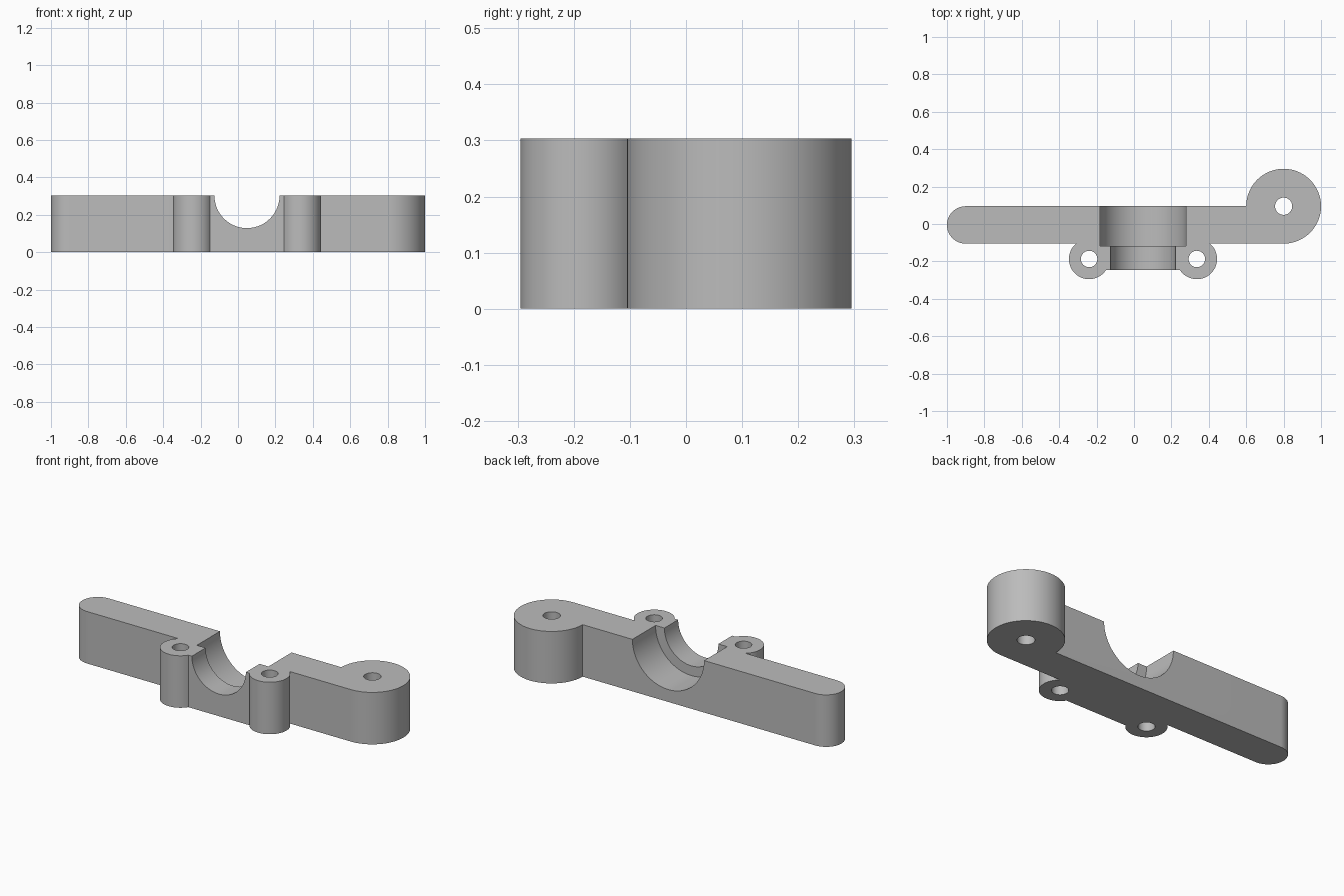
import bpy, bmesh
from math import sin, cos, asin, degrees, radians, pi
from mathutils import Matrix, Vector

if "Cube" in bpy.data.objects:
    bpy.data.objects.remove(bpy.data.objects["Cube"])

HEIGHT = 0.303
SEAT_X = 0.048          # middle of the bearing seat
BACK, FRONT = 0.095, -0.105
BLOCK_FRONT = -0.245
LUG_OFFSET, LUG_Y, LUG_R = 0.288, -0.187, 0.108
BOSS = (0.8, BACK)

grey = bpy.data.materials.new("grey")
grey.use_nodes = True
colour = (0.5, 0.5, 0.5, 1)
grey.diffuse_color = colour
grey.node_tree.nodes["Principled BSDF"].inputs["Base Color"].default_value = colour


def arc(centre, r, start, end, steps=40):
    """Points along an arc, angles in degrees."""
    angles = [radians(start + (end - start) * i / steps) for i in range(steps + 1)]
    return [(centre[0] + r * cos(a), centre[1] + r * sin(a)) for a in angles]


def finish(bm, name):
    bmesh.ops.recalc_face_normals(bm, faces=bm.faces)
    mesh = bpy.data.meshes.new(name)
    bm.to_mesh(mesh)
    bm.free()
    mesh.materials.append(grey)
    ob = bpy.data.objects.new(name, mesh)
    bpy.context.collection.objects.link(ob)
    return ob


def cylinder(name, centre, r, depth, along_y=False):
    bm = bmesh.new()
    matrix = Matrix.Translation(Vector(centre))
    if along_y:
        matrix = matrix @ Matrix.Rotation(pi / 2, 4, "X")
    bmesh.ops.create_cone(bm, cap_ends=True, segments=96, radius1=r, radius2=r,
                          depth=depth, matrix=matrix)
    ob = finish(bm, name)
    ob.hide_render = True
    return ob


# Outline of the arm: rounded end, two lugs around the block, large end boss
join = degrees(asin((FRONT - LUG_Y) / LUG_R))
dip = degrees(asin((LUG_Y - BLOCK_FRONT) / LUG_R))
outline = arc((-0.9, (BACK + FRONT) / 2), 0.1, 90, 270)
outline += arc((SEAT_X - LUG_OFFSET, LUG_Y), LUG_R, 180 - join, 360 - dip)
outline += arc((SEAT_X + LUG_OFFSET, LUG_Y), LUG_R, 180 + dip, 360 + join)
outline += arc(BOSS, 0.2, -90, 180, 72)

bm = bmesh.new()
base = bm.faces.new([bm.verts.new((x, y, 0)) for x, y in outline])
walls = bmesh.ops.extrude_face_region(bm, geom=[base])
top = [v for v in walls["geom"] if isinstance(v, bmesh.types.BMVert)]
bmesh.ops.translate(bm, verts=top, vec=(0, 0, HEIGHT))
arm = finish(bm, "clamp_arm")

# Stepped half-round seat and the three bolt holes
seat_front = -0.118
cutters = [
    cylinder("wide_seat", (SEAT_X, seat_front + 0.2, HEIGHT), 0.231, 0.4, True),
    cylinder("narrow_seat", (SEAT_X, -0.2, HEIGHT), 0.174, 0.4, True),
    cylinder("boss_hole", (*BOSS, HEIGHT / 2), 0.046, 1),
]
for side in (-1, 1):
    cutters.append(cylinder("lug_hole", (SEAT_X + side * LUG_OFFSET, LUG_Y, HEIGHT / 2),
                            0.044, 1))

bpy.context.view_layer.objects.active = arm
for cutter in cutters:
    mod = arm.modifiers.new(cutter.name, "BOOLEAN")
    mod.operation, mod.solver, mod.object = "DIFFERENCE", "EXACT", cutter
    bpy.ops.object.modifier_apply(modifier=mod.name)
    bpy.data.objects.remove(cutter)

# Smooth round walls with sharp rims
bpy.ops.object.select_all(action="DESELECT")
arm.select_set(True)
bpy.ops.object.shade_smooth_by_angle(angle=radians(30))
